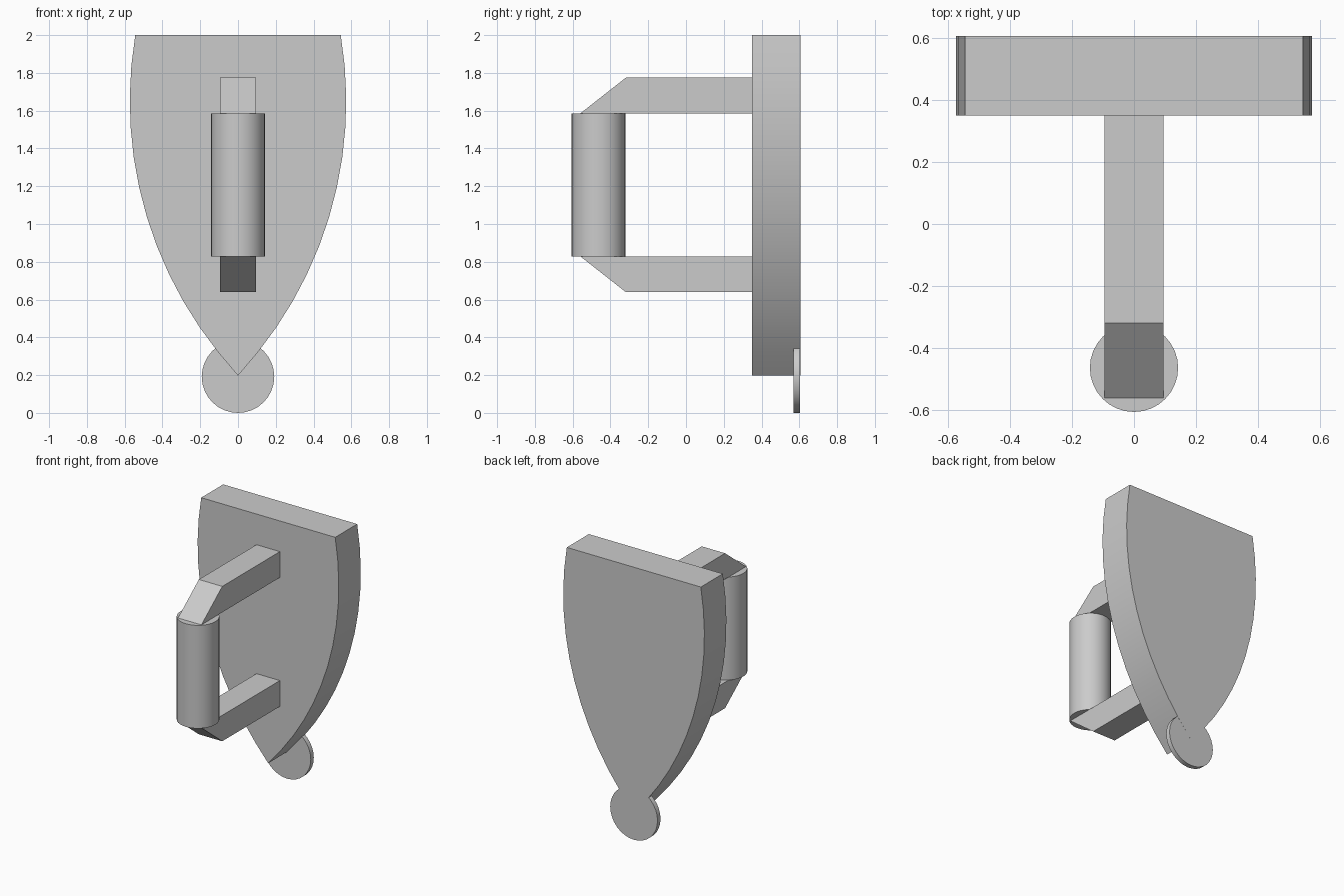
import bpy, bmesh, math

if "Cube" in bpy.data.objects:
    bpy.data.objects.remove(bpy.data.objects["Cube"])


def extrude(name, profile, direction, place):
    """Make a solid by extruding a closed 2D profile along a vector."""
    bm = bmesh.new()
    face = bm.faces.new([bm.verts.new(place(a, b)) for a, b in profile])
    out = bmesh.ops.extrude_face_region(bm, geom=[face])
    verts = [v for v in out["geom"] if isinstance(v, bmesh.types.BMVert)]
    bmesh.ops.translate(bm, verts=verts, vec=direction)
    bmesh.ops.recalc_face_normals(bm, faces=bm.faces[:])
    mesh = bpy.data.meshes.new(name)
    bm.to_mesh(mesh)
    bm.free()
    obj = bpy.data.objects.new(name, mesh)
    bpy.context.collection.objects.link(obj)
    return obj


def smooth(obj):
    bpy.ops.object.select_all(action='DESELECT')
    obj.select_set(True)
    bpy.context.view_layer.objects.active = obj
    bpy.ops.object.shade_smooth_by_angle(angle=math.radians(30))


# Pointed back plate: two mirrored circular arcs meeting at the lower tip
R, WIDE_Z, HALF = 2.121, 1.65, 0.573
start = math.asin((2.0 - WIDE_Z) / R)
end = -math.acos((R - HALF) / R)
N = 12
side = []
for i in range(N):
    a = start + (end - start) * i / N
    side.append((HALF - R + R * math.cos(a), WIDE_Z + R * math.sin(a)))
outline = side + [(0, 0.197)] + [(-x, z) for x, z in reversed(side)]
plate = extrude("back_plate", outline, (0, 0.255, 0), lambda x, z: (x, 0.35, z))
smooth(plate)


# Thin round tab behind the tip
def cylinder(name, radius, depth, location, rotation=(0, 0, 0)):
    bpy.ops.mesh.primitive_cylinder_add(vertices=32, radius=radius, depth=depth,
                                        location=location, rotation=rotation)
    obj = bpy.context.object
    obj.name = name
    smooth(obj)
    return obj


cylinder("round_tab", 0.192, 0.035, (0, 0.587, 0.192), (math.pi / 2, 0, 0))

# Upright grip
MID_Z = 1.207
cylinder("grip", 0.142, 0.756, (0, -0.463, MID_Z))

# Chamfered arms above and below the grip
arm = [(0.352, 0.378), (0.352, 0.568), (-0.318, 0.568), (-0.56, 0.378)]
for name, s in (("upper_arm", 1), ("lower_arm", -1)):
    extrude(name, arm, (0.19, 0, 0), lambda y, z: (-0.095, y, MID_Z + s * z))
